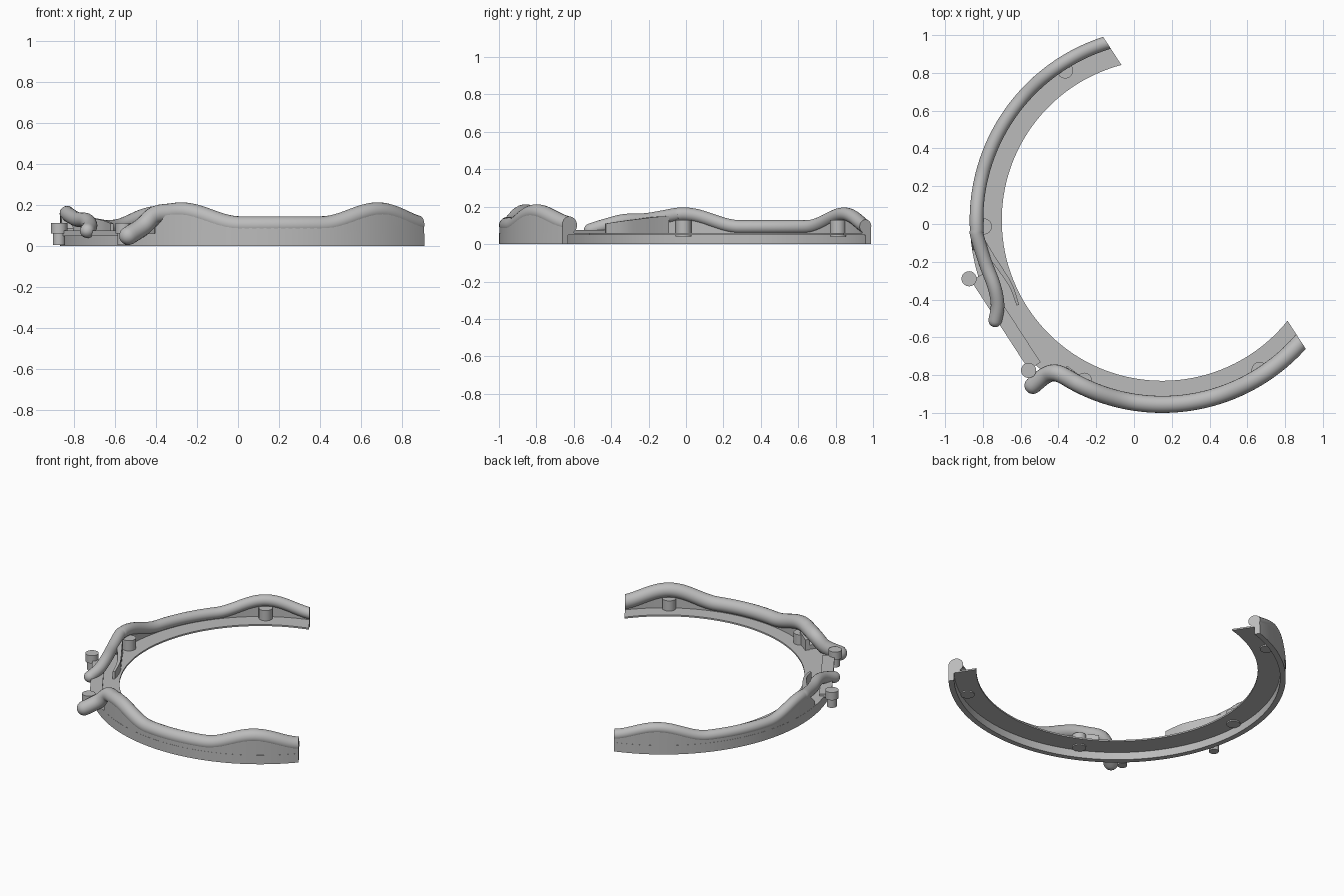
import bpy, bmesh, math
from mathutils import Vector

if "Cube" in bpy.data.objects:
    bpy.data.objects.remove(bpy.data.objects["Cube"])

CX, CY = 0.15, 0.02          # ring centre
AXIS = 213                   # direction of the clasp; the opening is opposite
CUT_N = Vector((math.cos(math.radians(33)), math.sin(math.radians(33)), 0))
CUT_P = Vector((CX, CY, 0)) + CUT_N * 0.266

grey = bpy.data.materials.new("grey plastic")
grey.diffuse_color = (0.5, 0.5, 0.5, 1)
grey.use_nodes = True
grey.node_tree.nodes["Principled BSDF"].inputs["Base Color"].default_value = grey.diffuse_color


def polar(phi, r, z):
    a = math.radians(AXIS + phi)
    return Vector((CX + r * math.cos(a), CY + r * math.sin(a), z))


def finish(name, bm, cut=False):
    """Trim at the opening, close the ends and make an object."""
    if cut:
        bmesh.ops.bisect_plane(bm, geom=bm.verts[:] + bm.edges[:] + bm.faces[:],
                               plane_co=CUT_P, plane_no=CUT_N, clear_outer=True)
    bmesh.ops.holes_fill(bm, edges=[e for e in bm.edges if e.is_boundary], sides=0)
    bmesh.ops.recalc_face_normals(bm, faces=bm.faces)
    me = bpy.data.meshes.new(name)
    bm.to_mesh(me)
    bm.free()
    me.materials.append(grey)
    ob = bpy.data.objects.new(name, me)
    bpy.context.collection.objects.link(ob)
    bpy.ops.object.select_all(action='DESELECT')
    ob.select_set(True)
    bpy.context.view_layer.objects.active = ob
    bpy.ops.object.shade_smooth_by_angle(angle=math.radians(35))


def loft(name, rings, cut=False):
    """Skin a list of closed cross-sections."""
    bm = bmesh.new()
    rows = [[bm.verts.new(p) for p in ring] for ring in rings]
    n = len(rows[0])
    for a, b in zip(rows, rows[1:]):
        for i in range(n):
            bm.faces.new((a[i], a[(i + 1) % n], b[(i + 1) % n], b[i]))
    finish(name, bm, cut)


def band(name, phis, r0, r1, z0, z1):
    """Rectangular section along the ring; z1 is a function of angle."""
    loft(name, [[polar(p, r0, z0), polar(p, r1, z0), polar(p, r1, z1(p)), polar(p, r0, z1(p))]
                for p in phis], True)


def spline(pts, n=4):
    out = []
    for i in range(len(pts) - 1):
        p0, p1, p2, p3 = pts[max(i - 1, 0)], pts[i], pts[i + 1], pts[min(i + 2, len(pts) - 1)]
        for k in range(n):
            t = k / n
            out.append(0.5 * (2 * p1 + (p2 - p0) * t + (2 * p0 - 5 * p1 + 4 * p2 - p3) * t * t
                              + (3 * p1 - p0 - 3 * p2 + p3) * t ** 3))
    return out + [pts[-1]]


def tube(name, pts, rad, sides=20):
    """Round tube with a domed far end."""
    path = [(p, rad) for p in pts]
    d = (pts[-1] - pts[-2]).normalized()
    for deg in (18, 36, 54, 70, 82, 88):
        a = math.radians(deg)
        path.append((pts[-1] + d * rad * math.sin(a), rad * math.cos(a)))
    rings = []
    for i, (p, r) in enumerate(path):
        t = (path[min(i + 1, len(path) - 1)][0] - path[max(i - 1, 0)][0]).normalized()
        side = t.cross(Vector((0, 0, 1))).normalized()
        up = side.cross(t)
        rings.append([p + r * (math.cos(2 * math.pi * k / sides) * side
                               + math.sin(2 * math.pi * k / sides) * up) for k in range(sides)])
    loft(name, rings, True)


def cylinder(name, x, y, z0, z1, r):
    bm = bmesh.new()
    bmesh.ops.create_cone(bm, cap_ends=True, segments=32, radius1=r, radius2=r, depth=z1 - z0)
    bmesh.ops.translate(bm, verts=bm.verts, vec=(x, y, (z0 + z1) / 2))
    finish(name, bm)


def wave(phi):
    """Raised humps at 31 and 90 degrees from the clasp."""
    return sum(math.cos(math.radians(90 * min(abs(abs(phi) - c) / 18, 1))) ** 2 for c in (31, 90))


# Thin flange and the outer skirt below it
full = range(-112, 113, 2)
band("flange", full, 0.85, 1.0, 0.05, lambda p: 0.06)
band("skirt", full, 0.985, 1.019, 0.0, lambda p: 0.06)

# Rolled rim and supporting wall on each side, each rim ending in a hook
sides = [
    ("front", 1, 0.045, 0.1, 0.95,
     [(-0.405, -0.79, 0.15), (-0.465, -0.80, 0.095), (-0.535, -0.855, 0.05)]),
    ("back", -1, 0.036, 0.092, 0.965,
     [(-0.785, -0.21, 0.13), (-0.74, -0.33, 0.125), (-0.722, -0.43, 0.10), (-0.735, -0.51, 0.075)]),
]
for name, s, rad, z, wall_r, hook in sides:
    def centre_z(p, z=z):
        return z + 0.068 * wave(p)
    ring = [polar(s * p, 1.02 - rad, centre_z(p)) for p in range(112, 26, -2)]
    tube(name + "_rim", spline(ring + [Vector(h) for h in hook]), rad)
    band(name + "_wall", [s * p for p in range(24, 113, 2)], wall_r, 1.018, 0.055,
         lambda p: 0.06 + (centre_z(p) - 0.06) * min((abs(p) - 22) / 6, 1))

# Curved inner fin beside the back hook
fin = spline([Vector(v) for v in ((-0.80, -0.10, 0.15), (-0.755, -0.17, 0.145),
                                  (-0.70, -0.25, 0.135), (-0.65, -0.33, 0.125), (-0.615, -0.43, 0.11))])
rings = []
for i, p in enumerate(fin):
    t = fin[min(i + 1, len(fin) - 1)] - fin[max(i - 1, 0)]
    n = Vector((t.y, -t.x, 0)).normalized() * (0.018 - 0.012 * i / len(fin))
    low = Vector((p.x, p.y, 0.055))
    rings.append([low - n, low + n, p + n, p - n])
loft("inner_fin", rings)

# Short fin at the front hook
loft("front_fin", [[Vector((x + dx, y + dy, h)) for dx, dy, h in
                    ((0, 0, 0.055), (0.015, 0.02, 0.055), (0.015, 0.02, z), (0, 0, z))]
                   for x, y, z in ((-0.37, -0.77, 0.13), (-0.29, -0.83, 0.14))])

# Studs standing on the flange under each hump
for i, phi in enumerate((-90, -31, 31, 90)):
    p = polar(phi, 0.945, 0)
    cylinder("stud_%d" % i, p.x, p.y, 0.042, 0.128, 0.042)

# Straight clasp plate, tangent to the ring, with a headed peg at each end
a = math.radians(AXIS)
axis, tang = Vector((math.cos(a), math.sin(a), 0)), Vector((-math.sin(a), math.cos(a), 0))
mid = Vector((CX, CY, 0))
loft("clasp_plate", [[mid + axis * u + tang * v + Vector((0, 0, h))
                      for u, v in ((1.024, -0.28), (1.024, 0.28), (0.95, 0.28), (0.95, -0.28))]
                     for h in (0.05, 0.075)])
for i, (x, y) in enumerate(((-0.873, -0.29), (-0.558, -0.775))):
    cylinder("peg_head_%d" % i, x, y, 0.06, 0.112, 0.04)
    cylinder("peg_stem_%d" % i, x, y, 0.005, 0.06, 0.03)
